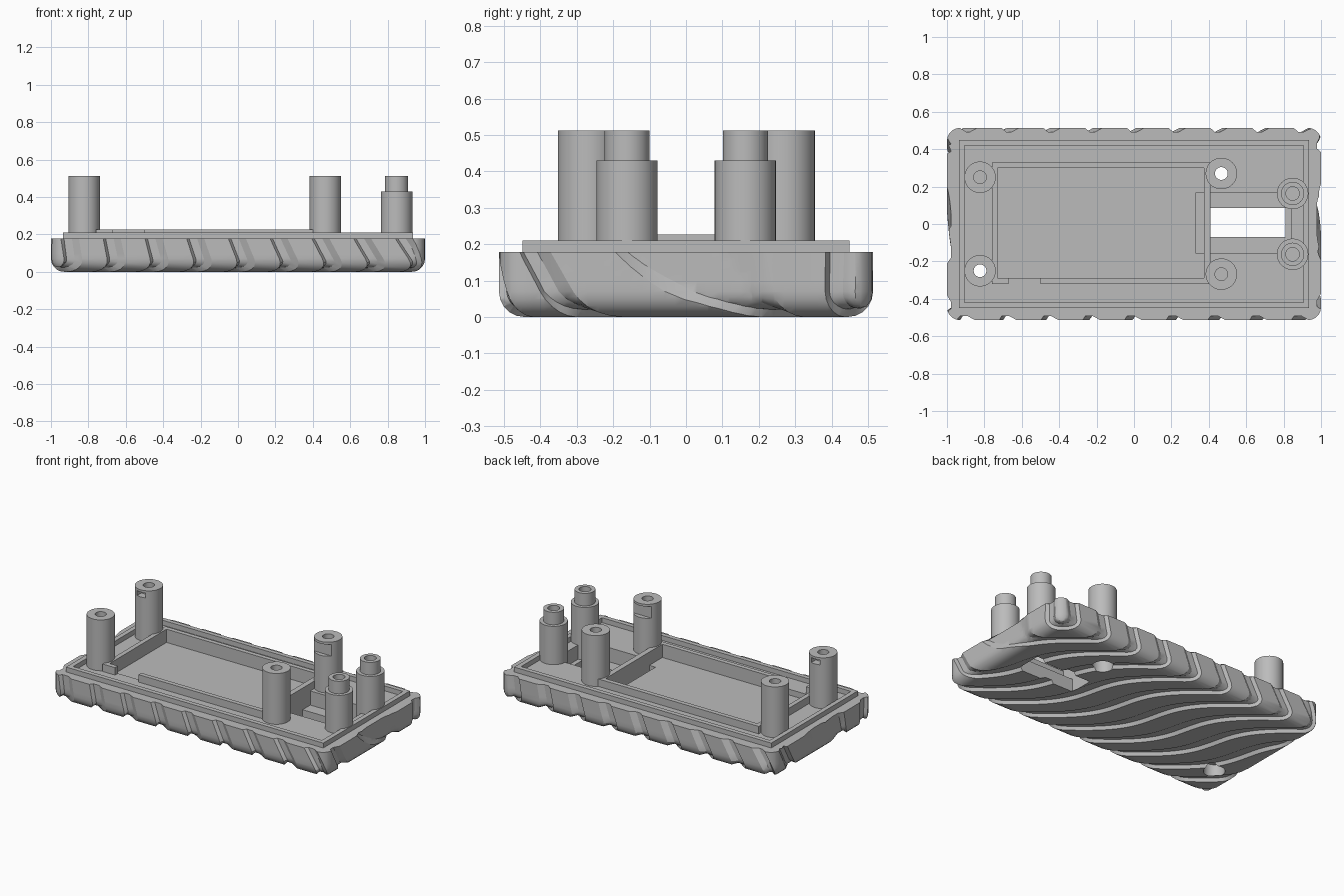
import bpy, bmesh, math
from mathutils import Vector

if "Cube" in bpy.data.objects:
    bpy.data.objects.remove(bpy.data.objects["Cube"])

grey = bpy.data.materials.new("plain grey")
grey.use_nodes = True
grey.diffuse_color = (0.5, 0.5, 0.5, 1)
grey.node_tree.nodes["Principled BSDF"].inputs["Base Color"].default_value = (0.5, 0.5, 0.5, 1)


def finish(bm, name):
    mesh = bpy.data.meshes.new(name)
    bmesh.ops.recalc_face_normals(bm, faces=bm.faces)
    bm.to_mesh(mesh)
    bm.free()
    mesh.materials.append(grey)
    ob = bpy.data.objects.new(name, mesh)
    bpy.context.collection.objects.link(ob)
    return ob


def box(name, x, y, z):
    bm = bmesh.new()
    bmesh.ops.create_cube(bm, size=1)
    for v in bm.verts:
        v.co = Vector([(r[0] + r[1]) / 2 + c * (r[1] - r[0]) for r, c in zip((x, y, z), v.co)])
    return finish(bm, name)


def cylinder(name, x, y, radius, z0, z1):
    bm = bmesh.new()
    bmesh.ops.create_cone(bm, cap_ends=True, segments=40, radius1=radius, radius2=radius, depth=z1 - z0)
    bmesh.ops.translate(bm, verts=bm.verts, vec=(x, y, (z0 + z1) / 2))
    return finish(bm, name)


def combine(ob, tool, operation="DIFFERENCE"):
    tool.hide_render = True
    mod = ob.modifiers.new("cut", "BOOLEAN")
    mod.operation = operation
    mod.solver = "EXACT"
    mod.object = tool
    bpy.context.view_layer.objects.active = ob
    bpy.ops.object.modifier_apply(modifier=mod.name)
    bpy.data.objects.remove(tool)


def smooth(ob):
    bpy.ops.object.select_all(action="DESELECT")
    ob.select_set(True)
    bpy.context.view_layer.objects.active = ob
    bpy.ops.object.shade_smooth_by_angle(angle=math.radians(28))


def slice_mesh(bm, axis, value):
    co, no = Vector(), Vector()
    co[axis], no[axis] = value, 1
    bmesh.ops.bisect_plane(bm, geom=bm.verts[:] + bm.edges[:] + bm.faces[:],
                           plane_co=co, plane_no=no, dist=1e-5)


# Wavy groove pattern: warp along x that straightens every groove
HX, HY, DECK, ROUND = 1.0, 0.514, 0.178, 0.07
PITCH, START, DEPTH = 0.235, -1.34, 0.021
STOPS = (0, 0.06, 0.25, 0.42)


def shear(p):
    return 0.8 * p.y - 0.09 * math.sin(2 * math.pi * p.y) - 0.8 * p.y * p.z


def stretch(p):
    return 1 + 0.3 * p.z


def groove_depth(u):
    t = ((u - START) / PITCH) % 1
    if t < STOPS[1]:
        return DEPTH * t / STOPS[1]
    if t < STOPS[2]:
        return DEPTH
    return DEPTH * max(0, (STOPS[3] - t) / (STOPS[3] - STOPS[2]))


# Rounded tray body with grooves wrapping sides and underside
bm = bmesh.new()
bmesh.ops.create_cube(bm, size=1)
for v in bm.verts:
    v.co = Vector((v.co.x * 2 * HX, v.co.y * 2 * HY, (v.co.z + 0.5) * DECK))
edges = [e for e in bm.edges if min(v.co.z for v in e.verts) < 0.01]
bmesh.ops.bevel(bm, geom=edges, offset=ROUND, segments=5, profile=0.5, affect="EDGES")
for i in range(-16, 17):
    slice_mesh(bm, 1, i * 0.03)
for i in range(1, 4):
    slice_mesh(bm, 2, ROUND + i * 0.028)
for v in bm.verts:
    v.co.x = v.co.x * stretch(v.co) + shear(v.co)
for k in range(-2, 14):
    for stop in STOPS:
        slice_mesh(bm, 0, START + (k + stop) * PITCH)
for v in bm.verts:
    depth = groove_depth(v.co.x)
    v.co.x = (v.co.x - shear(v.co)) / stretch(v.co)
    core = Vector((max(-HX + ROUND, min(HX - ROUND, v.co.x)),
                   max(-HY + ROUND, min(HY - ROUND, v.co.y)), max(ROUND, v.co.z)))
    out = v.co - core
    if out.length > ROUND * 0.9:
        v.co -= out.normalized() * depth
bmesh.ops.triangulate(bm, faces=bm.faces)
body = finish(bm, "tray_body")

# Shallow battery pocket, deeper switch recess reaching under its wall, and slot
combine(body, box("pocket_cutter", (-0.73, 0.375), (-0.29, 0.30), (0.14, 0.4)))
combine(body, box("recess_cutter", (0.33, 0.84), (-0.155, 0.165), (0.085, 0.4)))
combine(body, box("slot_cutter", (0.41, 0.81), (-0.07, 0.085), (-0.1, 0.4)))

# Screw holes with counterbores under two posts
for x, y in ((-0.823, -0.25), (0.467, 0.27)):
    combine(body, cylinder("screw_cutter", x, y, 0.034, -0.1, 0.4))
    combine(body, cylinder("counterbore_cutter", x, y, 0.064, -0.1, 0.08))
smooth(body)

# Raised lip around the deck
lip = box("rim_lip", (-0.935, 0.935), (-0.45, 0.45), (0.17, 0.21))
combine(lip, box("lip_cutter", (-0.905, 0.905), (-0.42, 0.42), (0.1, 0.3)))

# Battery frame walls
TOP = (0.17, 0.227)
box("frame_back_wall", (-0.76, 0.44), (0.30, 0.33), TOP)
box("frame_left_wall", (-0.76, -0.73), (-0.32, 0.30), TOP)
box("frame_right_wall", (0.375, 0.41), (-0.29, 0.30), (0.085, TOP[1]))
box("frame_front_wall", (-0.50, 0.44), (-0.32, -0.29), TOP)
box("frame_front_stub", (-0.73, -0.67), (-0.32, -0.29), TOP)

# Tall screw posts, notched on the side facing the middle
for name, x, y, half, low in (("right_front_post", -0.823, -0.25, 0.03, 0.465),
                              ("right_back_post", -0.823, 0.25, 0.03, 0.465),
                              ("left_front_post", 0.467, -0.268, 0.1, 0.42),
                              ("left_back_post", 0.467, 0.27, 0.1, 0.42)):
    post = cylinder(name, x, y, 0.084, 0.17, 0.512)
    combine(post, cylinder("bore_cutter", x, y, 0.034, 0.1, 0.6))
    inner = math.copysign(0.215, y)
    combine(post, box("notch_cutter", (x - half, x + half), sorted((inner, inner - math.copysign(0.1, y))),
                      (low, 0.497)))
    smooth(post)

# Stepped posts beside the switch slot
for name, y in (("front_stepped_post", -0.162), ("back_stepped_post", 0.163)):
    post = cylinder(name, 0.848, y, 0.084, 0.075, 0.43)
    combine(post, cylinder("peg", 0.848, y, 0.062, 0.3, 0.512), "UNION")
    combine(post, cylinder("bore_cutter", 0.848, y, 0.036, 0.25, 0.6))
    smooth(post)
